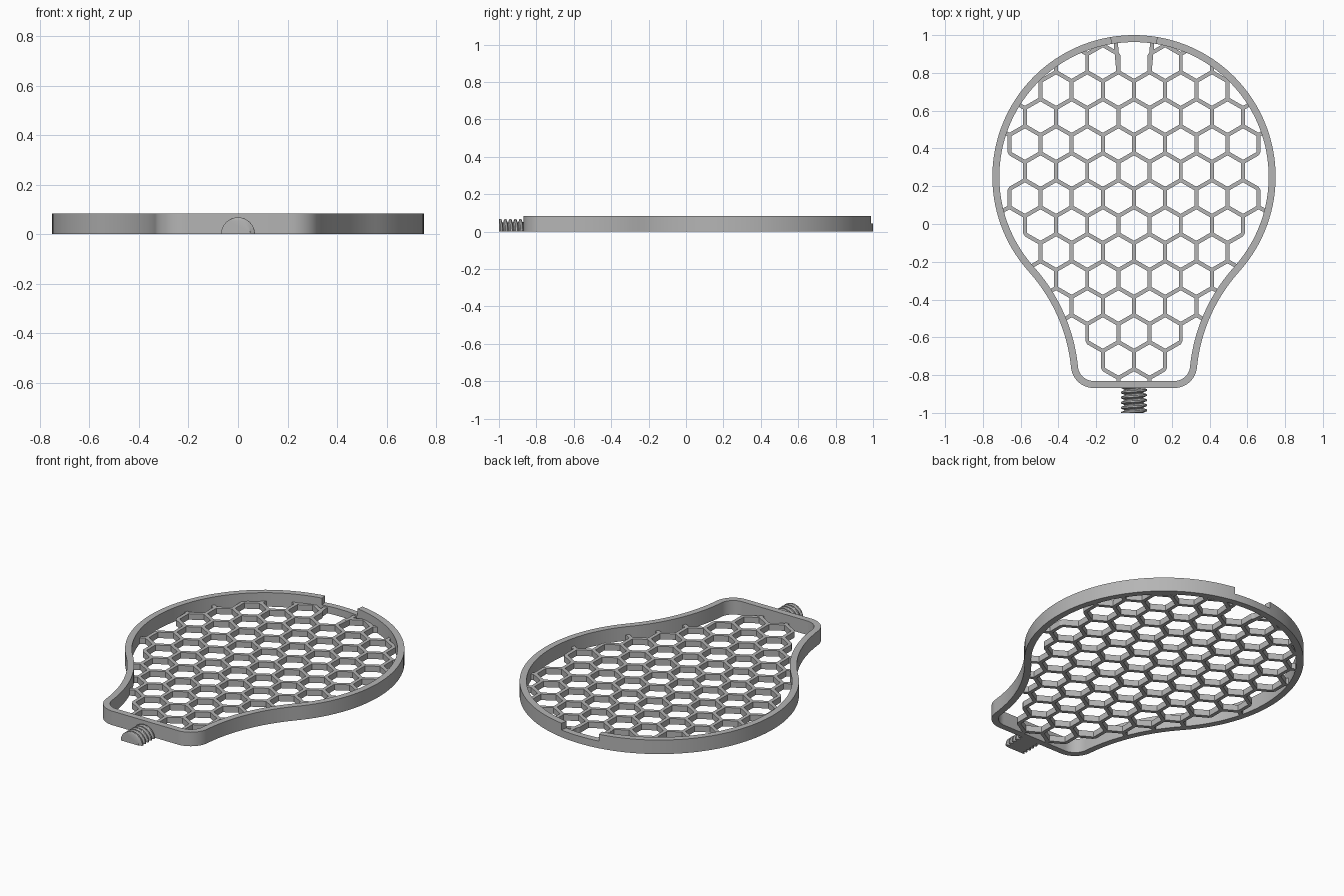
import bpy, bmesh, math
from math import sin, cos, pi, radians
from mathutils import Vector

cube = bpy.data.objects.get("Cube")
if cube:
    bpy.data.objects.remove(cube)

WALL = 0.037       # rim thickness
RIM_H = 0.083      # rim height
NOTCH_H = 0.043    # rim height inside the notch
MESH_H = 0.035     # honeycomb height
NOTCH_A = 9.4      # half angle of the notch, degrees

grey = bpy.data.materials.new("grey plastic")
grey.use_nodes = True
colour = (0.46, 0.46, 0.46, 1)
grey.diffuse_color = colour
grey.node_tree.nodes["Principled BSDF"].inputs["Base Color"].default_value = colour


def finish(name, bm, smooth=False):
    bmesh.ops.recalc_face_normals(bm, faces=bm.faces[:])
    me = bpy.data.meshes.new(name)
    bm.to_mesh(me)
    bm.free()
    me.materials.append(grey)
    ob = bpy.data.objects.new(name, me)
    bpy.context.collection.objects.link(ob)
    if smooth:
        bpy.ops.object.select_all(action='DESELECT')
        ob.select_set(True)
        bpy.context.view_layer.objects.active = ob
        bpy.ops.object.shade_smooth_by_angle(angle=radians(30))
    return ob


def extruded(name, polys, height, smooth=False):
    """Flat polygons welded together and raised from the ground."""
    bm = bmesh.new()
    for poly in polys:
        bm.faces.new([bm.verts.new((p[0], p[1], 0)) for p in poly])
    bmesh.ops.remove_doubles(bm, verts=bm.verts[:], dist=0.0003)
    bmesh.ops.recalc_face_normals(bm, faces=bm.faces[:])
    up = bmesh.ops.extrude_face_region(bm, geom=bm.faces[:], use_keep_orig=True)
    top = [v for v in up["geom"] if isinstance(v, bmesh.types.BMVert)]
    bmesh.ops.translate(bm, verts=top, vec=(0, 0, height))
    return finish(name, bm, smooth)


def arc(cx, cy, r, a0, a1, n):
    angles = [radians(a0 + (a1 - a0) * i / n) for i in range(n + 1)]
    return [Vector((cx + r * cos(a), cy + r * sin(a))) for a in angles]


def outline(t):
    """Bulb outline moved inwards by t, from one side of the notch to the other."""
    left = arc(0, 0.25, 0.75 - t, 90 + NOTCH_A, 222, 44)
    left += arc(-1.218, -0.847, 0.889 + t, 42, 5.6, 20)[1:]
    left += arc(-0.214, -0.748, 0.12 - t, 185.6, 270, 12)[1:]
    return left + [Vector((-p.x, p.y)) for p in reversed(left)]


def strip(a, b):
    return [(a[i], a[i + 1], b[i + 1], b[i]) for i in range(len(a) - 1)]


def inside(p, poly):
    hit = False
    for a, b in zip(poly, poly[1:] + poly[:1]):
        if (a.y > p.y) != (b.y > p.y):
            if p.x < a.x + (p.y - a.y) * (b.x - a.x) / (b.y - a.y):
                hit = not hit
    return hit


# Rim, with a lower stretch for the notch at the back
extruded("rim", strip(outline(0), outline(WALL)), RIM_H, True)
low = [arc(0, 0.25, 0.75 - t, 90 - NOTCH_A, 90 + NOTCH_A, 8) for t in (0, WALL)]
extruded("rim_notch", strip(*low), NOTCH_H, True)

# Honeycomb cells that fit within the rim
PITCH = 0.165
SIDE = PITCH / math.sqrt(3)
HALF = 0.0105
inner = outline(WALL)
limit = outline(0.015)
nodes, edges, spokes = {}, {}, []


def key(p):
    return (round(p.x * 500), round(p.y * 500))


for row in range(12):
    y = -0.72 + row * PITCH * math.sqrt(3) / 2
    for col in range(-5, 6):
        x = (col + (0.5 if row % 2 == 0 else 0)) * PITCH
        if row == 11 and col == 0:
            continue
        dirs = [Vector((cos(a), sin(a))) for a in (radians(30 + 60 * k) for k in range(6))]
        ring = [Vector((x, y)) + d * SIDE for d in dirs]
        if not all(inside(p, limit) for p in ring):
            continue
        for k in range(6):
            p, q = ring[k], ring[(k + 1) % 6]
            nodes[key(p)] = (p, dirs[k])
            edges[frozenset((key(p), key(q)))] = (p, q)
            spokes.append((p, p + dirs[k] * SIDE))


def bar(p, q, trim_end=True):
    d = (q - p).normalized()
    n = Vector((-d.y, d.x)) * HALF
    gap = d * HALF / math.sqrt(3)
    a, b = p + gap, (q - gap if trim_end else q)
    return (a + n, b + n, b - n, a - n)


polys = [bar(p, q) for p, q in edges.values()]
# Triangular joint at every node
for p, d in nodes.values():
    base = math.atan2(d.y, d.x) + pi / 3
    polys.append([p + Vector((cos(base + k * 2 * pi / 3), sin(base + k * 2 * pi / 3)))
                  * HALF * 2 / math.sqrt(3) for k in range(3)])
# Short stubs tying outer nodes to the rim
for p, q in spokes:
    if frozenset((key(p), key(q))) in edges:
        continue
    f = 0
    while f < 1 and inside(p.lerp(q, f), inner):
        f += 0.02
    if 0 < f < 0.55:
        polys.append(bar(p, p.lerp(q, f + 0.12), False))
extruded("honeycomb", polys, MESH_H)

# Tapered braces beside the notch
for side, name in ((-1, "right_brace"), (1, "left_brace")):
    shape = [(0.073, 0.80), (0.093, 0.80), (0.108, 0.965), (0.086, 0.97)]
    extruded(name, [[(side * a, b) for a, b in shape]], MESH_H - 0.0005)

# Half-round threaded stem at the front
bm = bmesh.new()
STEPS, SEG, TURN = 80, 24, 0.027
rings = []
for i in range(STEPS + 1):
    y = -1 + 0.14 * i / STEPS
    ring = []
    for j in range(SEG + 1):
        a = pi * j / SEG
        phase = ((y + 1) / TURN + a / (2 * pi)) % 1
        ridge = min(1, max(0, 1.7 - 4 * abs(phase - 0.5)))
        r = 0.05 + 0.018 * ridge
        ring.append(bm.verts.new((r * cos(a), y, r * sin(a))))
    rings.append(ring)
for a, b in zip(rings, rings[1:]):
    for j in range(SEG + 1):
        k = (j + 1) % (SEG + 1)
        bm.faces.new((a[j], a[k], b[k], b[j]))
bm.faces.new(rings[0])
bm.faces.new(rings[-1])
finish("threaded_stem", bm, True)
